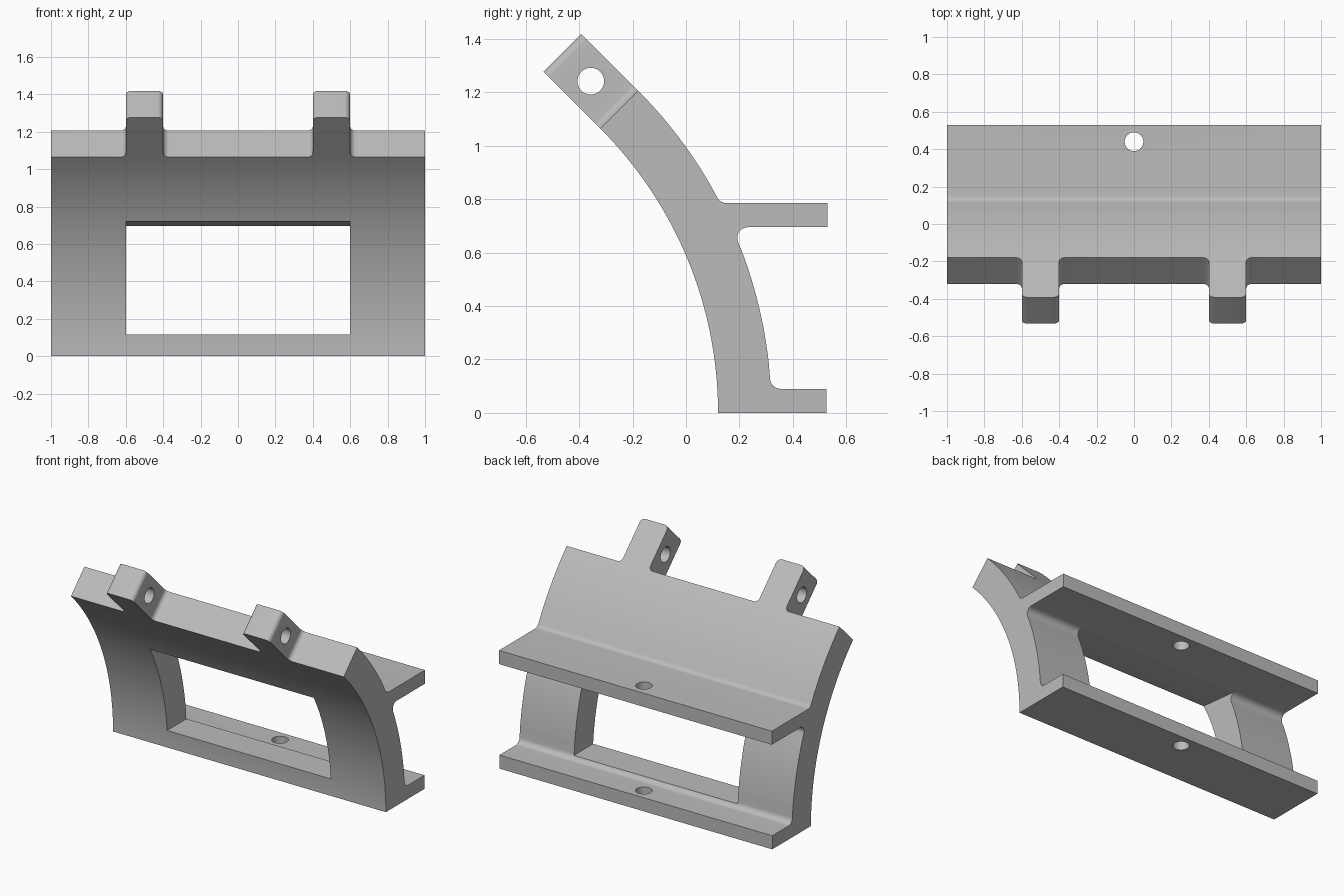
import bpy, bmesh, math
from mathutils import Vector

if "Cube" in bpy.data.objects:
    bpy.data.objects.remove(bpy.data.objects["Cube"], do_unlink=True)

grey = bpy.data.materials.new("light_grey")
grey.use_nodes = True
grey.diffuse_color = (0.5, 0.5, 0.5, 1)
grey.node_tree.nodes["Principled BSDF"].inputs["Base Color"].default_value = grey.diffuse_color

R_IN, R_OUT = 1.506, 1.706
CENTRE_Y = -1.386
TOP = math.radians(45)


def arc(radius, a, b, n):
    """Points of the curved wall as (y, z), by angle above the ground."""
    return [(CENTRE_Y + radius * math.cos(a + (b - a) * i / n),
             radius * math.sin(a + (b - a) * i / n)) for i in range(n + 1)]


def rounded(corners, steps=8):
    """Outline from (u, v, radius) corners, with arcs where radius > 0."""
    out = []
    for i, (u, v, r) in enumerate(corners):
        p = Vector((u, v))
        if r == 0:
            out.append(p)
            continue
        d1 = (Vector(corners[i - 1][:2]) - p).normalized()
        d2 = (Vector(corners[(i + 1) % len(corners)][:2]) - p).normalized()
        half = d1.angle(d2) / 2
        c = p + (d1 + d2).normalized() * r / math.sin(half)
        start = p + d1 * r / math.tan(half) - c
        end = p + d2 * r / math.tan(half) - c
        sweep = math.pi - 2 * half
        for k in range(steps + 1):
            t = k / steps
            w = (start * math.sin((1 - t) * sweep) + end * math.sin(t * sweep)) / math.sin(sweep)
            out.append(c + w)
    return out


def prism(name, points, depth):
    """Solid from a planar outline swept along a vector."""
    bm = bmesh.new()
    face = bm.faces.new([bm.verts.new(p) for p in points])
    new = bmesh.ops.extrude_face_region(bm, geom=[face])["geom"]
    bmesh.ops.translate(bm, vec=depth, verts=[g for g in new if isinstance(g, bmesh.types.BMVert)])
    bmesh.ops.recalc_face_normals(bm, faces=bm.faces)
    mesh = bpy.data.meshes.new(name)
    bm.to_mesh(mesh)
    bm.free()
    mesh.materials.append(grey)
    ob = bpy.data.objects.new(name, mesh)
    bpy.context.collection.objects.link(ob)
    return ob


def combine(target, tool, operation):
    mod = target.modifiers.new(operation, 'BOOLEAN')
    mod.operation, mod.solver, mod.object = operation, 'EXACT', tool
    bpy.context.view_layer.objects.active = target
    bpy.ops.object.modifier_apply(modifier=mod.name)
    bpy.data.objects.remove(tool, do_unlink=True)


def circle(r, n=48):
    return [(r * math.cos(math.tau * i / n), r * math.sin(math.tau * i / n)) for i in range(n)]


def flange_corner(z):
    a = math.asin(z / R_OUT)
    return a, CENTRE_Y + R_OUT * math.cos(a)


# Curved wall with two flanges, drawn as one side profile
LOW, UNDER, OVER, GAP, FILLET = 0.09, 0.695, 0.785, 0.055, 0.04
a_low, y_low = flange_corner(LOW)
a_under, y_under = flange_corner(UNDER)
a_over, y_over = flange_corner(OVER)
profile = [(0.525, 0, 0), (0.525, LOW, 0), (y_low, LOW, FILLET)]
profile += [(y, z, 0) for y, z in arc(R_OUT, a_low + GAP, a_under - GAP, 20)]
profile += [(y_under, UNDER, FILLET), (0.53, UNDER, 0), (0.53, OVER, 0), (y_over, OVER, FILLET)]
profile += [(y, z, 0) for y, z in arc(R_OUT, a_over + GAP, TOP, 20)]
profile += [(y, z, 0) for y, z in arc(R_IN, TOP, 0, 48)]
bracket = prism("curved_bracket", [(-1, p.x, p.y) for p in rounded(profile)], (2, 0, 0))

# Hinge lugs continue the wall along its tangent
tangent = Vector((0, -math.sin(TOP), math.cos(TOP)))
normal = Vector((0, math.cos(TOP), math.sin(TOP)))
base = Vector((0, CENTRE_Y, 0)) + normal * R_IN
half, length, r = 0.1, 0.3, 0.03
right_edge = [(half + 2 * r, -0.01, 0), (half + 2 * r, 0, 0), (half, 0, r), (half, length, r)]
outline = right_edge + [(-u, v, q) for u, v, q in reversed(right_edge)]
for side in (-1, 1):
    pts = [base + Vector((side * 0.5 + p.x, 0, 0)) + tangent * p.y for p in rounded(outline)]
    combine(bracket, prism("lug", pts, normal * (R_OUT - R_IN)), 'UNION')

# Window through the wall
window = [(-0.3, 0.743), (0.2, UNDER), (0.4, UNDER), (0.4, 0.115), (-0.3, 0.115)]
combine(bracket, prism("window_cutter", [(-0.6, y, z) for y, z in window], (1.2, 0, 0)), 'DIFFERENCE')

# Pin hole through the lugs, bolt hole through the flanges
pin = base + tangent * length / 2 + normal * (R_OUT - R_IN) / 2
combine(bracket, prism("pin_cutter", [(-0.8, pin.y + u, pin.z + v) for u, v in circle(0.05)],
                       (1.6, 0, 0)), 'DIFFERENCE')
combine(bracket, prism("bolt_cutter", [(u, 0.44 + v, -0.1) for u, v in circle(0.05)],
                       (0, 0, 1.1)), 'DIFFERENCE')

# Smooth curves, keep hard edges
bpy.ops.object.select_all(action='DESELECT')
bracket.select_set(True)
bpy.context.view_layer.objects.active = bracket
bpy.ops.object.shade_smooth_by_angle(angle=math.radians(25))
